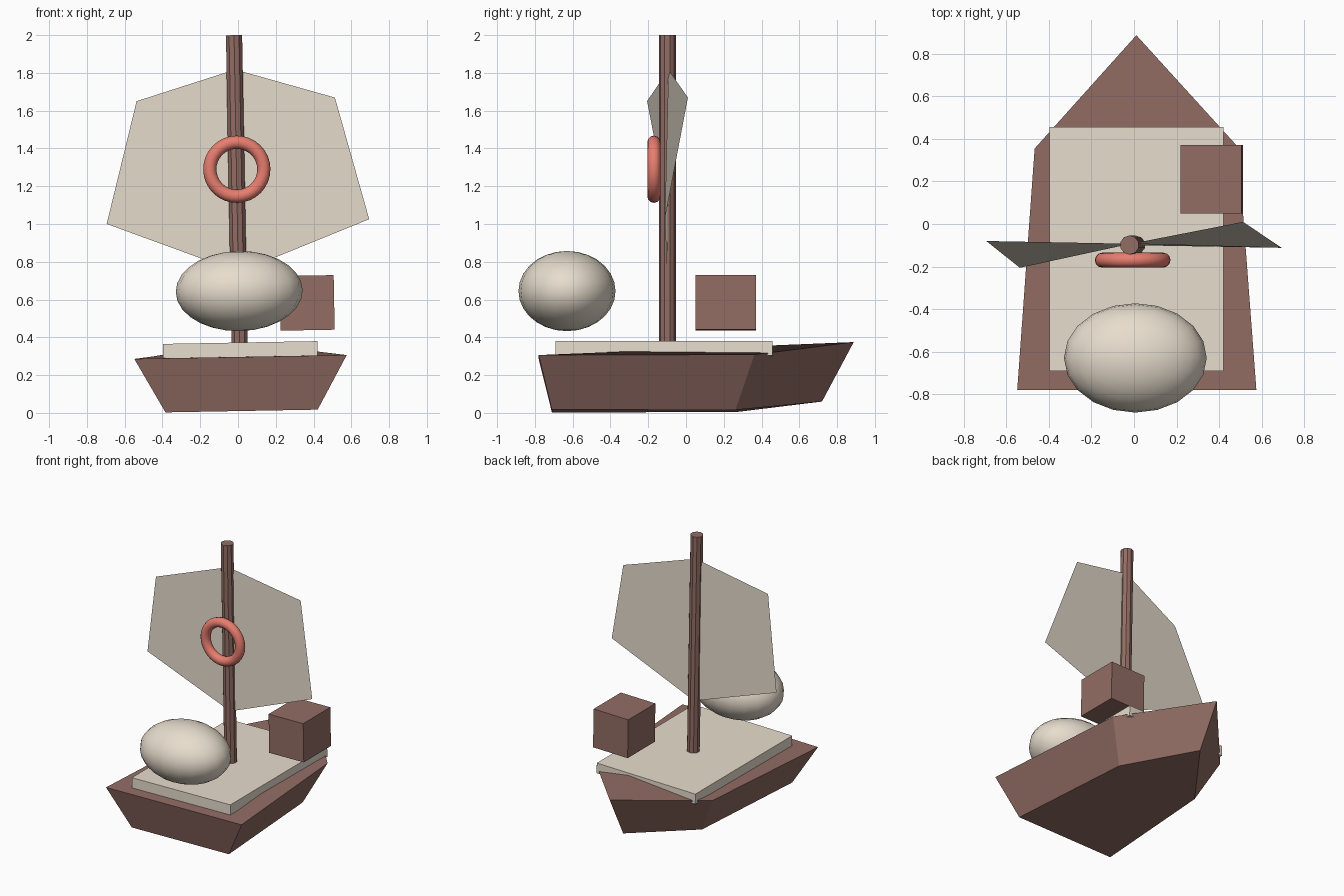
import bpy, math
from mathutils import Matrix

if "Cube" in bpy.data.objects:
    bpy.data.objects.remove(bpy.data.objects["Cube"])

# The whole boat heels very slightly to its left
HEEL = Matrix.Translation((0.018, 0, 0)) @ Matrix.Rotation(-0.018, 4, 'Y')


def material(name, srgb):
    m = bpy.data.materials.new(name)
    lin = [((c / 255 + 0.055) / 1.055) ** 2.4 for c in srgb]
    m.diffuse_color = (*lin, 1)
    m.use_nodes = True
    m.node_tree.nodes["Principled BSDF"].inputs["Base Color"].default_value = m.diffuse_color
    return m


BROWN = material("brown wood", (146, 109, 100))
CREAM = material("cream", (231, 221, 205))
CORAL = material("coral", (236, 128, 113))


def finish(obj, name, mat, smooth=False):
    obj.name = obj.data.name = name
    obj.data.transform(HEEL @ obj.matrix_basis)
    obj.matrix_basis = Matrix.Identity(4)
    obj.data.materials.clear()
    obj.data.materials.append(mat)
    for p in obj.data.polygons:
        p.use_smooth = smooth
    return obj


def mesh_part(name, verts, faces, mat):
    me = bpy.data.meshes.new(name)
    me.from_pydata(verts, [], faces)
    obj = bpy.data.objects.new(name, me)
    bpy.context.collection.objects.link(obj)
    return finish(obj, name, mat)


def box(name, loc, size, mat):
    bpy.ops.mesh.primitive_cube_add(size=1)
    obj = bpy.context.object
    obj.matrix_basis = Matrix.Translation(loc) @ Matrix.Diagonal((*size, 1))
    return finish(obj, name, mat)


# Hull: pointed five-sided outline, narrower at the bottom
bottom = [(-0.402, -0.71, 0.01), (0.404, -0.71, 0.01), (0.335, 0.262, 0.01),
          (0, 0.72, 0.06), (-0.335, 0.262, 0.01)]
top = [(-0.562, -0.78, 0.296), (0.563, -0.78, 0.296), (0.477, 0.362, 0.3),
       (0, 0.888, 0.375), (-0.48, 0.355, 0.305)]
sides = [(i, (i + 1) % 5, (i + 1) % 5 + 5, i + 5) for i in range(5)]
mesh_part("hull", bottom + top,
          sides + [(4, 3, 2, 1, 0), (5, 6, 7, 8, 9)], BROWN)

# Deck slab and floating crate
box("deck", (0, -0.117, 0.334), (0.818, 1.148, 0.077), CREAM)
box("crate", (0.358, 0.21, 0.576), (0.287, 0.322, 0.289), BROWN)

# Mast
bpy.ops.mesh.primitive_cylinder_add(vertices=10, radius=0.045, depth=1.65)
bpy.context.object.matrix_basis = Matrix.Translation((-0.003, -0.099, 1.175))
finish(bpy.context.object, "mast", BROWN)

# Sail: one twisted six-sided sheet, folding from its top point
sail = [(0.525, 0.01, 1.66), (0, -0.093, 1.818), (-0.525, -0.206, 1.66),
        (-0.695, -0.08, 1.013), (0, -0.1, 0.745), (0.695, -0.112, 1.013)]
mesh_part("sail", sail, [tuple(range(6))], CREAM)

# Life ring in front of the mast
bpy.ops.mesh.primitive_torus_add(major_segments=32, minor_segments=12,
                                 major_radius=0.143, minor_radius=0.035)
bpy.context.object.matrix_basis = (Matrix.Translation((-0.001, -0.17, 1.29))
                                   @ Matrix.Rotation(math.pi / 2, 4, 'X'))
finish(bpy.context.object, "life_ring", CORAL, True)

# Rounded bundle floating above the stern
bpy.ops.mesh.primitive_uv_sphere_add(segments=20, ring_count=14, radius=1)
bpy.context.object.matrix_basis = (Matrix.Translation((0, -0.63, 0.645))
                                   @ Matrix.Diagonal((0.336, 0.257, 0.212, 1)))
finish(bpy.context.object, "bundle", CREAM, True)
